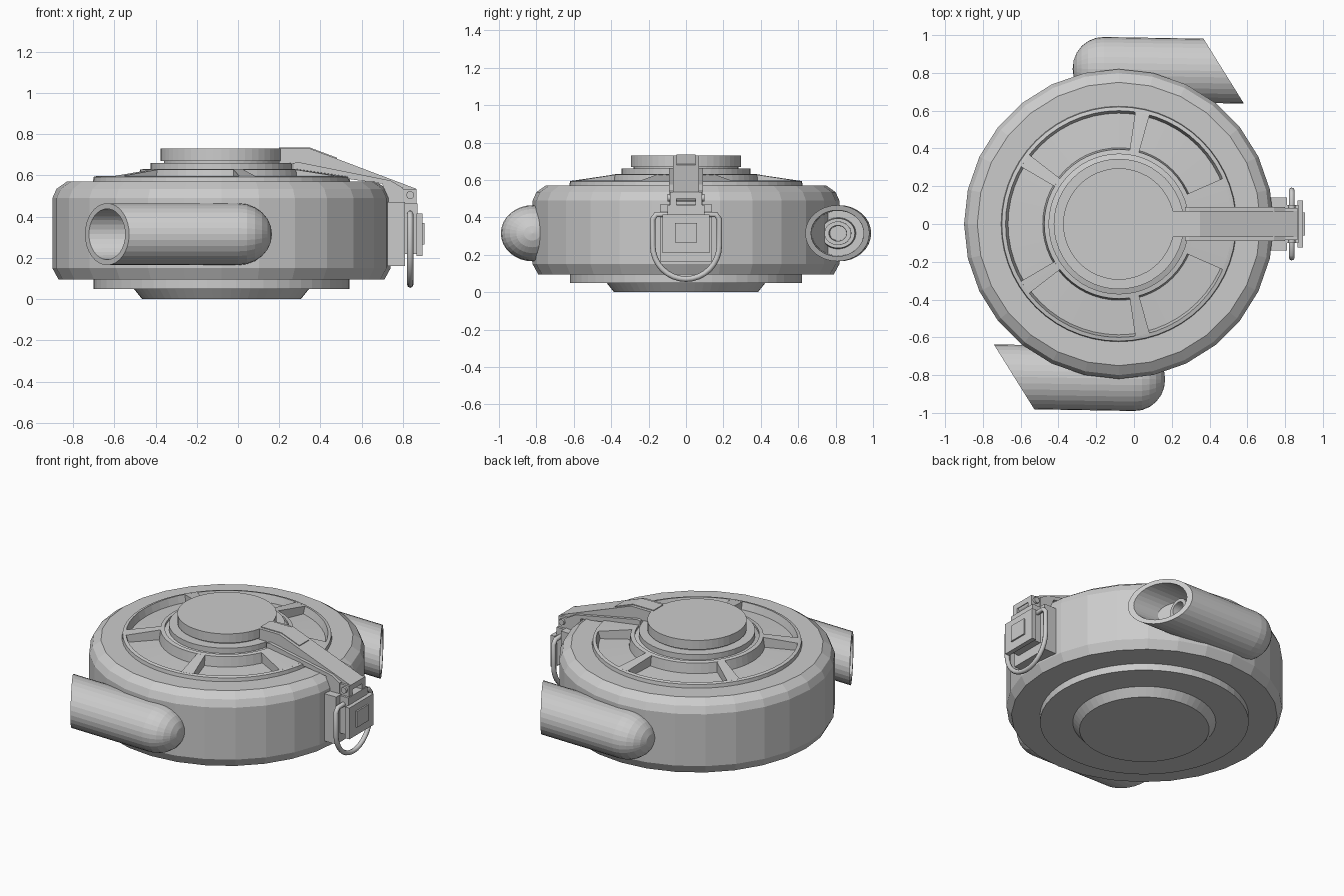
import bpy, bmesh, math
from mathutils import Vector, Matrix

cube = bpy.data.objects.get("Cube")
if cube:
    bpy.data.objects.remove(cube, do_unlink=True)

CX = -0.08  # centre of the round body along x

grey = bpy.data.materials.new("grey")
grey.use_nodes = True
COLOUR = (0.6, 0.6, 0.6, 1)
grey.diffuse_color = COLOUR
grey.node_tree.nodes["Principled BSDF"].inputs["Base Color"].default_value = COLOUR


def finish(name, bm):
    bmesh.ops.recalc_face_normals(bm, faces=bm.faces)
    mesh = bpy.data.meshes.new(name)
    bm.to_mesh(mesh)
    bm.free()
    mesh.materials.append(grey)
    ob = bpy.data.objects.new(name, mesh)
    bpy.context.collection.objects.link(ob)
    return ob


def bridge(bm, a, b, closed=True):
    n = len(a)
    for i in range(n if closed else n - 1):
        j = (i + 1) % n
        bm.faces.new((a[i], a[j], b[j], b[i]))


def lathe(name, profile, sides):
    """Solid of revolution, capped at both ends of the profile."""
    bm = bmesh.new()
    rings = []
    for r, z in profile:
        rings.append([bm.verts.new((CX + r * math.cos(2 * math.pi * i / sides),
                                    r * math.sin(2 * math.pi * i / sides), z))
                      for i in range(sides)])
    for a, b in zip(rings, rings[1:]):
        bridge(bm, a, b)
    bm.faces.new(rings[0])
    bm.faces.new(rings[-1])
    return finish(name, bm)


def sector(name, profile, start, end, steps):
    """Closed section swept through an angle; a full turn joins up."""
    bm = bmesh.new()
    full = end - start >= 360
    rings = []
    for i in range(steps if full else steps + 1):
        a = math.radians(start + (end - start) * i / steps)
        rings.append([bm.verts.new((CX + r * math.cos(a), r * math.sin(a), z))
                      for r, z in profile])
    for a, b in zip(rings, rings[1:]):
        bridge(bm, a, b)
    if full:
        bridge(bm, rings[-1], rings[0])
    else:
        bm.faces.new(rings[0])
        bm.faces.new(rings[-1])
    return finish(name, bm)


def prism(name, points, y0, y1):
    """Side outline in x and z, extruded along y."""
    bm = bmesh.new()
    a = [bm.verts.new((x, y0, z)) for x, z in points]
    b = [bm.verts.new((x, y1, z)) for x, z in points]
    bridge(bm, a, b)
    bm.faces.new(a)
    bm.faces.new(b)
    return finish(name, bm)


def box(name, x0, x1, y0, y1, z0, z1):
    return prism(name, [(x0, z0), (x1, z0), (x1, z1), (x0, z1)], y0, y1)


# Round body, foot discs and central cap
lathe("body", [(0.79, 0.095), (0.82, 0.15), (0.82, 0.49), (0.80, 0.535), (0.75, 0.57),
               (0.615, 0.57), (0.60, 0.55), (0.38, 0.565)], 28)
lathe("lower_disc", [(0.62, 0.05), (0.62, 0.10)], 56)
lathe("foot", [(0.385, 0), (0.425, 0.05)], 56)
lathe("cap_step", [(0.375, 0.56), (0.375, 0.615), (0.345, 0.625), (0.345, 0.66),
                   (0.28, 0.66), (0.28, 0.672)], 48)
lathe("cap", [(0.295, 0.67), (0.295, 0.73)], 48)

# Cover frame: two rims, four narrow ribs and a wide one under the arm
sector("cover_outer_rim", [(0.625, 0.56), (0.62, 0.593), (0.60, 0.598), (0.585, 0.545)], 0, 360, 56)
sector("cover_inner_rim", [(0.405, 0.55), (0.395, 0.628), (0.37, 0.632), (0.37, 0.55)], 0, 360, 56)
RIB = [(0.38, 0.55), (0.38, 0.63), (0.605, 0.597), (0.605, 0.545)]
for angle in (78, 146, 214, 282):
    sector("cover_rib", RIB, angle - 3.7, angle + 3.7, 2)
sector("cover_wide_rib", RIB, -23.7, 23.7, 8)

# Side pipes: domed end, slanted mouth and a stepped nozzle inside
def pipe(name, turn):
    bm = bmesh.new()
    sections = [(0.165 * math.cos(t), math.sin(t), False)
                for t in (math.radians(15 * k) for k in range(1, 7))]
    sections += [(-0.635, 1, True), (-0.635, 0.82, True)]
    sections += [(-0.38, 0.8, False), (-0.38, 0.56, False), (-0.43, 0.53, False),
                 (-0.43, 0.42, False), (-0.5, 0.42, False), (-0.5, 0.28, False),
                 (-0.4, 0.26, False)]
    rings = []
    for x, s, slanted in sections:
        ring = []
        for i in range(32):
            a = 2 * math.pi * i / 32
            v = 0.17 * s * math.cos(a)
            px = x - 0.63 * v if slanted else x
            ring.append(bm.verts.new((px, v - 0.82 - 0.017 * px,
                                      0.315 + 0.15 * s * math.sin(a))))
        rings.append(ring)
    for a, b in zip(rings, rings[1:]):
        bridge(bm, a, b)
    bm.faces.new(rings[-1])
    tip = bm.verts.new((0.165, -0.82, 0.315))
    for i in range(32):
        bm.faces.new((tip, rings[0][i], rings[0][(i + 1) % 32]))
    if turn:
        bm.transform(Matrix.Translation((2 * CX, 0, 0)) @ Matrix.Rotation(math.pi, 4, "Z"))
    return finish(name, bm)


pipe("front_pipe", False)
pipe("back_pipe", True)

# Latch arm: sloped strap, raised tongue and side rails
prism("arm", [(0.20, 0.73), (0.35, 0.73), (0.865, 0.535), (0.865, 0.50), (0.74, 0.555),
              (0.28, 0.655), (0.20, 0.655)], -0.07, 0.07)
prism("arm_tongue", [(0.20, 0.735), (0.35, 0.735), (0.48, 0.686), (0.48, 0.66), (0.20, 0.67)],
      -0.05, 0.05)
for s in (-1, 1):
    prism("arm_rail", [(0.27, 0.66), (0.29, 0.665), (0.74, 0.575), (0.80, 0.54), (0.80, 0.46),
                       (0.72, 0.47), (0.70, 0.56), (0.27, 0.62)], s * 0.065, s * 0.09)
    box("hinge_lug", 0.80, 0.865, s * 0.05, s * 0.085, 0.45, 0.535)

# Latch: mount, block, face plate and button
box("latch_mount", 0.66, 0.81, -0.14, 0.14, 0.16, 0.47)
box("latch_block", 0.80, 0.87, -0.10, 0.10, 0.22, 0.465)
box("latch_plate", 0.865, 0.895, -0.125, 0.125, 0.21, 0.415)
box("latch_button", 0.89, 0.905, -0.06, 0.06, 0.265, 0.37)


# Round bars: hinge pin and pull ring
def bar(name, points, radius, cyclic=False):
    curve = bpy.data.curves.new(name, "CURVE")
    curve.dimensions = "3D"
    curve.bevel_depth = radius
    curve.bevel_resolution = 2
    curve.use_fill_caps = True
    line = curve.splines.new("POLY")
    line.points.add(len(points) - 1)
    for p, co in zip(line.points, points):
        p.co = (*co, 1)
    line.use_cyclic_u = cyclic
    curve.materials.append(grey)
    ob = bpy.data.objects.new(name, curve)
    bpy.context.collection.objects.link(ob)
    return ob


bar("hinge_pin", [(0.835, -0.10, 0.505), (0.835, 0.10, 0.505)], 0.02)
ring = [(0.835, 0.10, 0.415), (0.835, 0.16, 0.415), (0.835, 0.178, 0.39)]
ring += [(0.835, 0.178 * math.cos(t), 0.25 - 0.18 * math.sin(t))
         for t in (math.pi * k / 16 for k in range(17))]
ring += [(0.835, -0.178, 0.39), (0.835, -0.16, 0.415), (0.835, -0.10, 0.415)]
bar("pull_ring", ring, 0.015)
